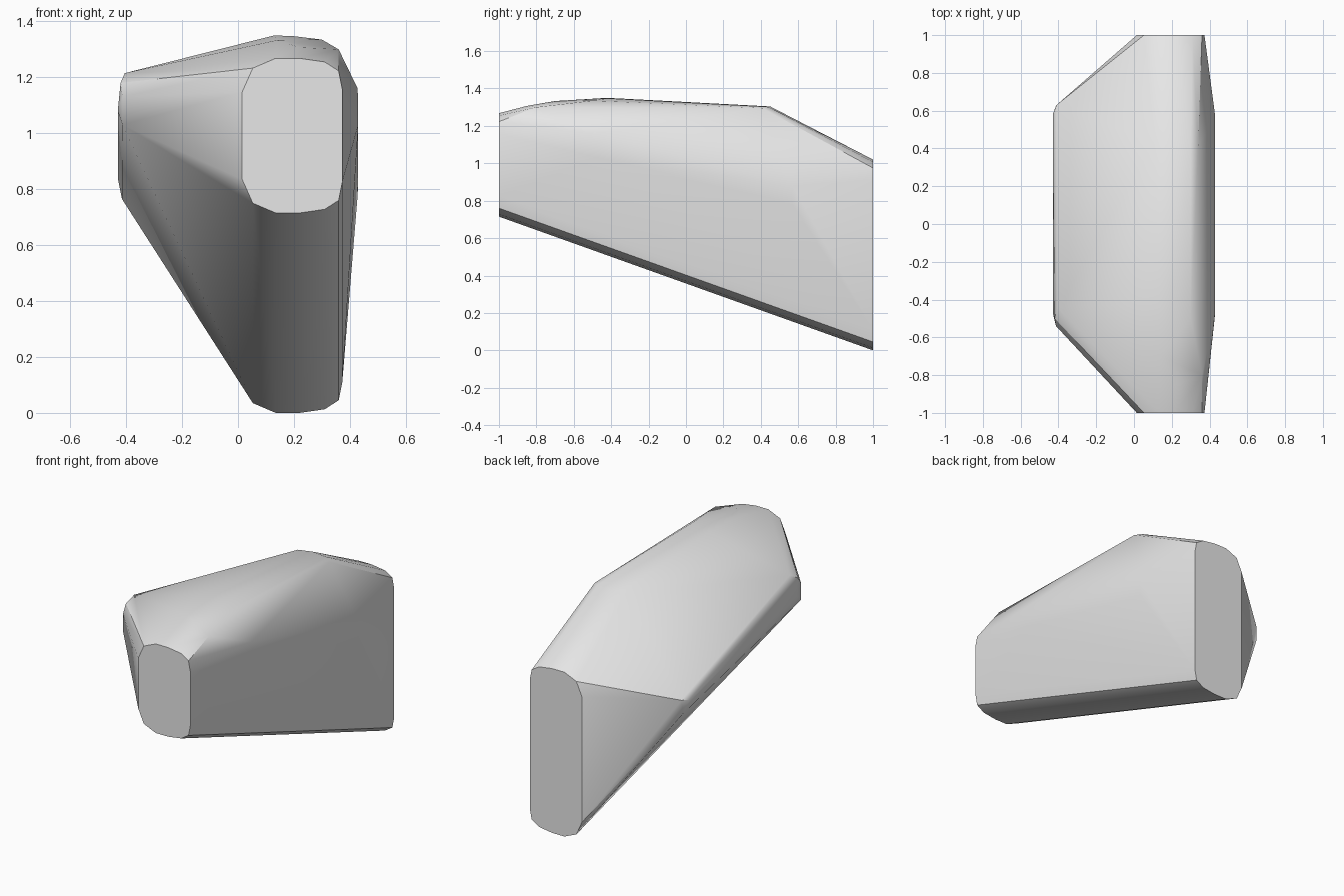
import bpy
import bmesh
import math

cube = bpy.data.objects.get("Cube")
if cube:
    bpy.data.objects.remove(cube, do_unlink=True)

# One plain grey for the whole solid
grey = bpy.data.materials.new("plain_grey")
grey.use_nodes = True
grey.diffuse_color = (0.8, 0.8, 0.8, 1)
grey.node_tree.nodes["Principled BSDF"].inputs["Base Color"].default_value = (0.8, 0.8, 0.8, 1)

# Rounded corner profile of the flat ends: (x, inset from top or bottom)
ROUNDED = [(0.015, 0.12), (0.053, 0.035), (0.135, 0.0),
           (0.22, 0.0), (0.31, 0.013), (0.36, 0.045), (0.373, 0.11)]


def end_ring(y, low, high):
    return ([(x, y, low + d) for x, d in ROUNDED]
            + [(x, y, high - d) for x, d in ROUNDED])


points = end_ring(-1, 0.715, 1.268) + end_ring(1, 0.0, 1.02)

# Crown running along the top
points += [(0.13, -0.42, 1.35), (0.2, -0.42, 1.347), (0.3, -0.5, 1.335),
           (0.14, -0.7, 1.333), (0.22, -0.85, 1.307), (0.36, -0.8, 1.3),
           (0.11, 0.43, 1.3), (0.2, 0.45, 1.304), (0.3, 0.44, 1.302),
           (0.34, 0.41, 1.295)]

# Slanted ridge on the wide side
points += [(-0.405, -0.44, 1.215), (-0.42, -0.5, 1.18), (-0.413, -0.54, 1.13),
           (-0.413, -0.54, 1.03), (-0.43, -0.47, 1.08),
           (-0.41, 0.63, 0.85), (-0.43, 0.58, 0.84), (-0.415, 0.62, 0.765)]

# Shallow ridge on the narrow side
points += [(0.428, -0.48, 1.16), (0.43, -0.47, 1.03),
           (0.43, 0.57, 0.88), (0.428, 0.57, 0.78)]

# Wrap the sections in one closed skin
bm = bmesh.new()
for p in points:
    bm.verts.new(p)
hull = bmesh.ops.convex_hull(bm, input=list(bm.verts))
loose = [v for v in bm.verts if not v.link_faces]
bmesh.ops.delete(bm, geom=loose, context='VERTS')
bmesh.ops.dissolve_limit(bm, angle_limit=math.radians(0.5),
                         verts=list(bm.verts), edges=list(bm.edges))
bmesh.ops.recalc_face_normals(bm, faces=list(bm.faces))

mesh = bpy.data.meshes.new("faceted_body")
bm.to_mesh(mesh)
bm.free()
mesh.materials.append(grey)
body = bpy.data.objects.new("faceted_body", mesh)
bpy.context.collection.objects.link(body)

# Smooth the gentle bends, keep the hard edges
bpy.ops.object.select_all(action='DESELECT')
body.select_set(True)
bpy.context.view_layer.objects.active = body
bpy.ops.object.shade_smooth_by_angle(angle=math.radians(30))
